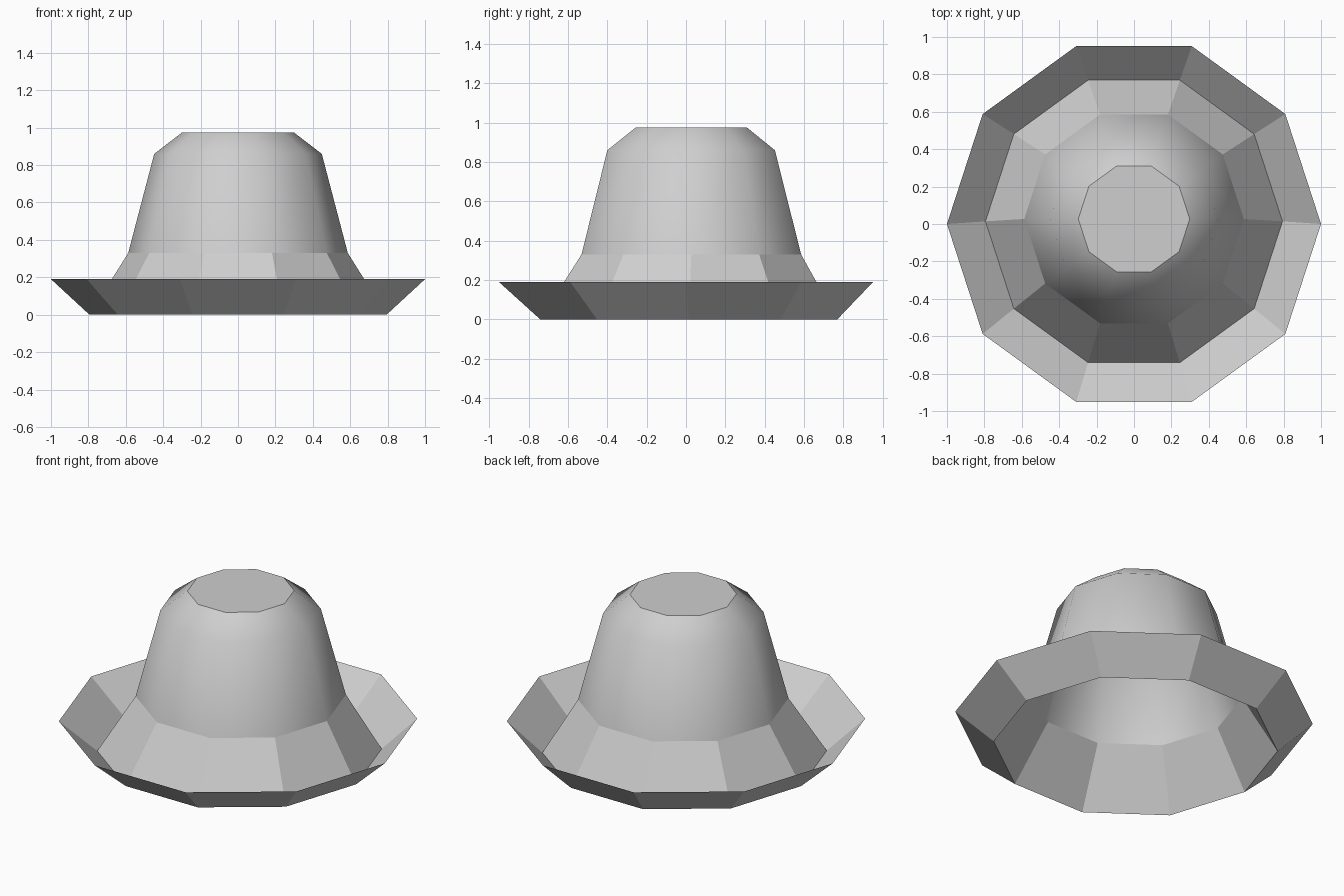
import bpy
import math

default = bpy.data.objects.get("Cube")
if default:
    bpy.data.objects.remove(default, do_unlink=True)

SIDES = 10

grey = bpy.data.materials.new("plain grey")
grey.use_nodes = True
colour = (0.62, 0.62, 0.62, 1)
grey.diffuse_color = colour
grey.node_tree.nodes["Principled BSDF"].inputs["Base Color"].default_value = colour

# Hat profile from rim to crown top: radius, height, slight shift to the back
profile = [
    (1.0, 0.19, 0.0),
    (0.794, 0.0, 0.014),
    (0.587, 0.33, 0.027),
    (0.448, 0.86, 0.026),
    (0.298, 0.975, 0.027),
]

# Single-sheet rings of the hat
verts = []
for radius, z, shift in profile:
    for i in range(SIDES):
        a = math.tau * i / SIDES
        verts.append((radius * math.cos(a), radius * math.sin(a) + shift, z))

faces = []
for ring in range(len(profile) - 1):
    for i in range(SIDES):
        j = (i + 1) % SIDES
        low, high = ring * SIDES, (ring + 1) * SIDES
        faces.append((low + i, low + j, high + j, high + i))

# Flat crown top
top = (len(profile) - 1) * SIDES
faces.append(tuple(range(top, top + SIDES)))

mesh = bpy.data.meshes.new("hat")
mesh.from_pydata(verts, [], faces)
mesh.materials.append(grey)

# Faceted brim and band, smooth crown wall, flat top
for index, poly in enumerate(mesh.polygons):
    poly.use_smooth = 2 * SIDES <= index < 4 * SIDES
mesh.update()

hat = bpy.data.objects.new("hat", mesh)
bpy.context.collection.objects.link(hat)
